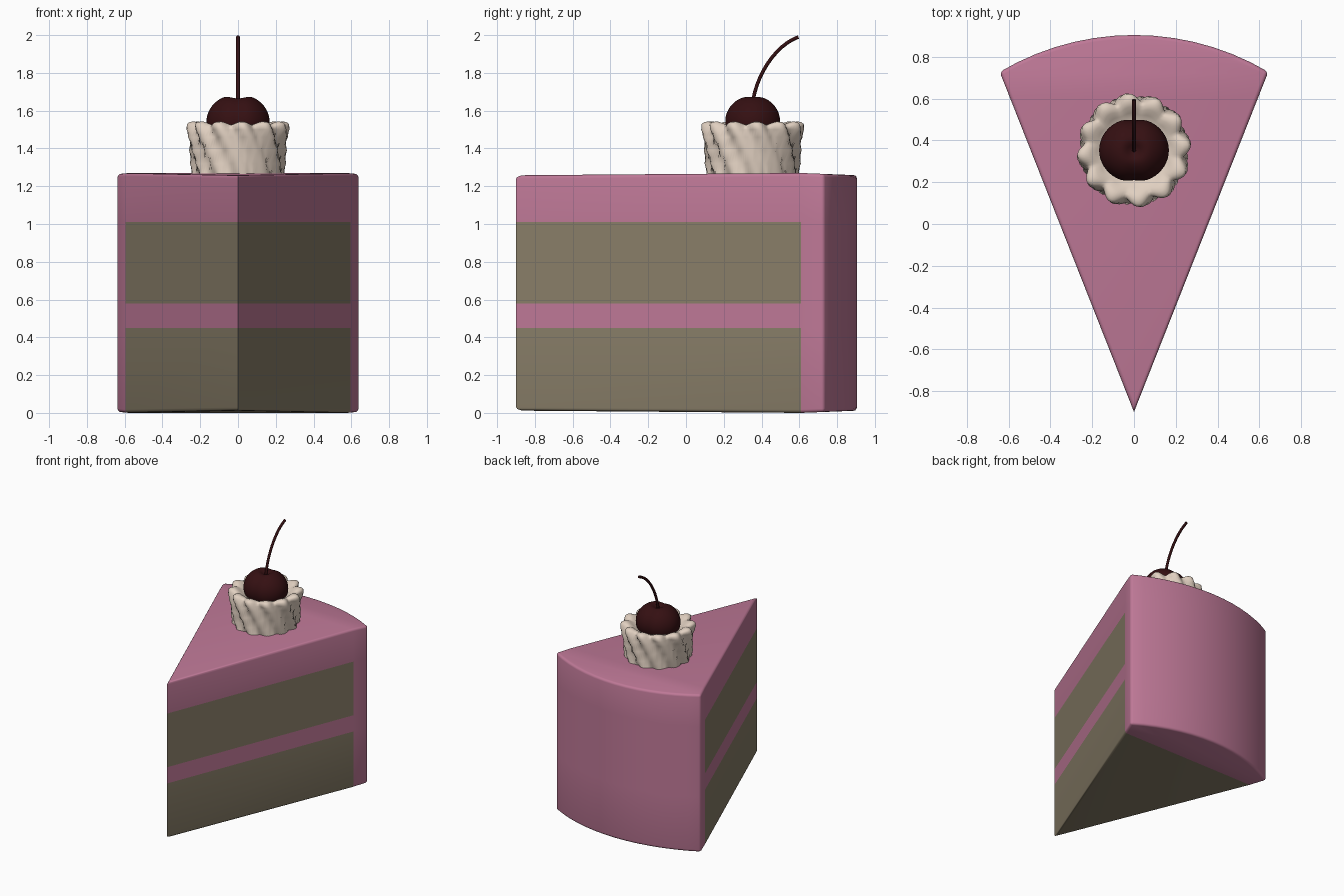
import bpy, bmesh
from math import sin, cos, pi, asin, exp
from mathutils import Vector

if "Cube" in bpy.data.objects:
    bpy.data.objects.remove(bpy.data.objects["Cube"])


def material(name, rgb):
    m = bpy.data.materials.new(name)
    m.diffuse_color = (*rgb, 1)
    m.use_nodes = True
    m.node_tree.nodes["Principled BSDF"].inputs["Base Color"].default_value = m.diffuse_color
    return m


PINK = material("pink_icing", (0.52, 0.19, 0.31))
SPONGE = material("sponge", (0.25, 0.21, 0.14))
CREAM = material("cream", (0.75, 0.63, 0.53))
RED = material("cherry_red", (0.035, 0.005, 0.006))


def finish(bm, name, mats, angle):
    bmesh.ops.recalc_face_normals(bm, faces=bm.faces)
    me = bpy.data.meshes.new(name)
    bm.to_mesh(me)
    bm.free()
    ob = bpy.data.objects.new(name, me)
    bpy.context.collection.objects.link(ob)
    for m in mats:
        me.materials.append(m)
    bpy.ops.object.select_all(action='DESELECT')
    bpy.context.view_layer.objects.active = ob
    ob.select_set(True)
    bpy.ops.object.shade_smooth_by_angle(angle=angle)
    return ob


# Cake wedge: pointed front, curved back, softly bevelled rims
H, TIP, BACK, HALF, R = 1.27, -0.9, 0.905, 0.643, 1.258
a = asin(HALF / R)
N = 14
outline = [(0, TIP)] + [(R * sin(a - 2 * a * i / N), BACK - R + R * cos(a - 2 * a * i / N))
                        for i in range(N + 1)]
bm = bmesh.new()
base = bm.faces.new([bm.verts.new((x, y, 0)) for x, y in outline])
ext = bmesh.ops.extrude_face_region(bm, geom=[base])
bmesh.ops.translate(bm, verts=[v for v in ext['geom'] if isinstance(v, bmesh.types.BMVert)],
                    vec=(0, 0, H))
if base not in bm.faces[:] or len(bm.faces) < N + 4:
    bm.faces.new([v for v in bm.verts[:N + 2]])
bmesh.ops.recalc_face_normals(bm, faces=bm.faces)


def on_rim(e):
    p, q = e.verts
    if abs(p.co.z - q.co.z) < 1e-4:
        return True
    return abs(p.co.x) > HALF - 0.001


bmesh.ops.bevel(bm, geom=[e for e in bm.edges if on_rim(e)], offset=0.018,
                segments=3, profile=0.5, affect='EDGES')

# Cut the layer lines, then colour each band
CRUST = 0.61
for co, no in (((0, CRUST, 0), (0, 1, 0)), ((0, 0, 0.45), (0, 0, 1)),
               ((0, 0, 0.58), (0, 0, 1)), ((0, 0, 1.01), (0, 0, 1))):
    bmesh.ops.bisect_plane(bm, geom=bm.verts[:] + bm.edges[:] + bm.faces[:],
                           plane_co=co, plane_no=no)
for f in bm.faces:
    c = f.calc_center_median()
    f.material_index = int(c.y < CRUST and (c.z < 0.45 or 0.58 < c.z < 1.01))
# Slight crown: top and bottom ease in toward the tip and the back
for v in bm.verts:
    y = v.co.y
    ease = 0.012 * ((CRUST - y) / 1.5 if y < CRUST else (y - CRUST) / 0.3)
    if v.co.z > H - 0.03:
        v.co.z -= ease
    elif v.co.z < 0.03:
        v.co.z += ease
finish(bm, "cake_slice", [PINK, SPONGE], 0.6)

# Twisted, fluted cream swirl: (radius, z, flute depth) from bottom to inner bowl
CX, CY, LOBES, SEG = 0.0, 0.353, 12, 120
profile = [(0.232, 1.25, 0.018), (0.236, 1.32, 0.019), (0.242, 1.39, 0.020),
           (0.249, 1.46, 0.021), (0.254, 1.50, 0.021), (0.252, 1.52, 0.020),
           (0.241, 1.531, 0.017), (0.222, 1.534, 0.012), (0.20, 1.527, 0.008),
           (0.175, 1.512, 0.004), (0.14, 1.49, 0.0)]
bm = bmesh.new()
rings = []
for k, (r, z, d) in enumerate(profile):
    twist = 0.09 + 0.55 * max(0, 1.52 - z) / 0.25 if k < 6 else 0.09
    lift = 0.009 if 5 <= k <= 8 else 0.0
    ring = []
    for i in range(SEG):
        t = 2 * pi * i / SEG
        w = 2 * abs(cos(LOBES / 2 * (t - twist))) ** 1.4 - 1
        ring.append(bm.verts.new((CX + (r + d * w) * cos(t), CY + (r + d * w) * sin(t),
                                  z + lift * w)))
    rings.append(ring)
for p, q in zip(rings, rings[1:]):
    for i in range(SEG):
        j = (i + 1) % SEG
        bm.faces.new((p[i], p[j], q[j], q[i]))
bm.faces.new(rings[0])
bm.faces.new(rings[-1])
finish(bm, "cream_swirl", [CREAM], 1.0)

# Cherry with a cleft running front to back
bm = bmesh.new()
bmesh.ops.create_uvsphere(bm, u_segments=48, v_segments=32, radius=1)
for v in bm.verts:
    x, y, z = v.co
    s = 1 - 0.07 * exp(-(x / 0.25) ** 2)
    dimple = 0.03 * exp(-(x * x + y * y) / 0.06) if z > 0 else 0
    v.co = Vector((x * 0.167, CY + y * s * 0.154, 1.542 + z * s * 0.146 - dimple))
finish(bm, "cherry", [RED], 1.0)

# Curved stem
cu = bpy.data.curves.new("cherry_stem", 'CURVE')
cu.dimensions = '3D'
cu.bevel_depth = 0.01
cu.bevel_resolution = 3
cu.use_fill_caps = True
sp = cu.splines.new('BEZIER')
sp.bezier_points.add(1)
for bp, co, hl, hr in zip(sp.bezier_points,
                          ((0, 0.35, 1.62), (0, 0.595, 1.99)),
                          ((0, 0.345, 1.55), (0, 0.47, 1.945)),
                          ((0, 0.365, 1.78), (0, 0.70, 2.02))):
    bp.handle_left_type = bp.handle_right_type = 'FREE'
    bp.co, bp.handle_left, bp.handle_right = co, hl, hr
stem = bpy.data.objects.new("cherry_stem", cu)
bpy.context.collection.objects.link(stem)
cu.materials.append(RED)
